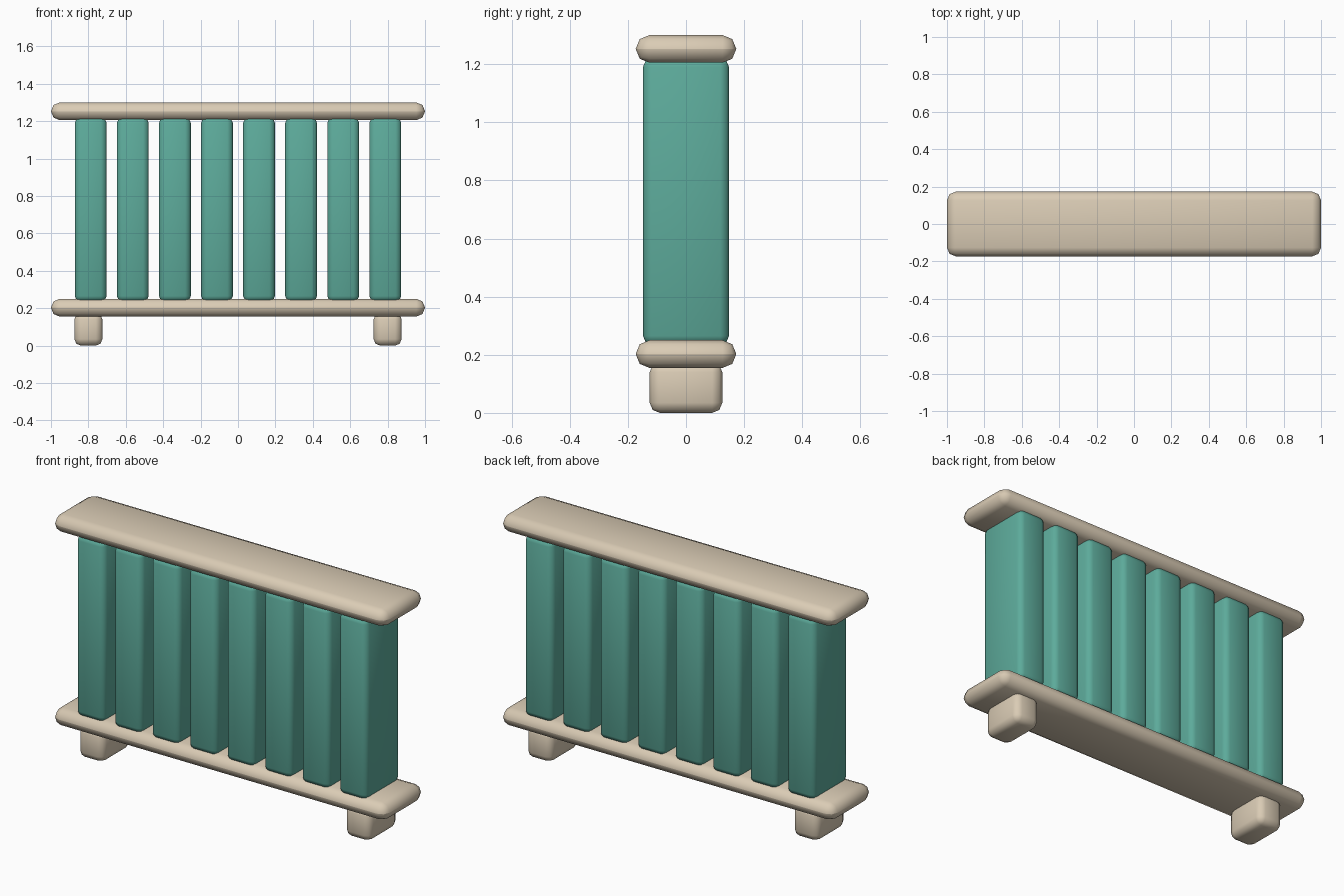
import bpy

cube = bpy.data.objects.get("Cube")
if cube:
    bpy.data.objects.remove(cube, do_unlink=True)


def material(name, rgb):
    mat = bpy.data.materials.new(name)
    mat.use_nodes = True
    mat.diffuse_color = (*rgb, 1)
    mat.node_tree.nodes["Principled BSDF"].inputs["Base Color"].default_value = (*rgb, 1)
    return mat


beige = material("warm beige", (0.70, 0.60, 0.46))
teal = material("teal green", (0.11, 0.41, 0.33))


def rounded_box(name, mat, x, z_low, z_high, width, depth, radius):
    """Softly rounded block centred on y = 0."""
    bpy.ops.mesh.primitive_cube_add(size=1, location=(x, 0, (z_low + z_high) / 2))
    obj = bpy.context.object
    obj.name = name
    obj.scale = (width, depth, z_high - z_low)
    bpy.ops.object.transform_apply(location=False, rotation=False, scale=True)
    obj.data.materials.append(mat)
    bevel = obj.modifiers.new("rounding", "BEVEL")
    bevel.width = radius
    bevel.segments = 2
    bevel.limit_method = "NONE"
    bpy.ops.object.shade_smooth()
    return obj


# Long rails at top and bottom
rounded_box("top_rail", beige, 0, 1.205, 1.30, 2.0, 0.346, 0.047)
rounded_box("bottom_rail", beige, 0, 0.155, 0.25, 2.0, 0.346, 0.047)

# Row of upright fins, ends sunk into the rails
fin_count, spacing = 8, 0.225
for i in range(fin_count):
    x = (i - (fin_count - 1) / 2) * spacing
    rounded_box(f"fin_{i + 1}", teal, x, 0.235, 1.22, 0.17, 0.296, 0.03)

# Feet
for side, name in ((1, "left_foot"), (-1, "right_foot")):
    rounded_box(name, beige, side * 0.8, 0, 0.175, 0.15, 0.25, 0.035)
